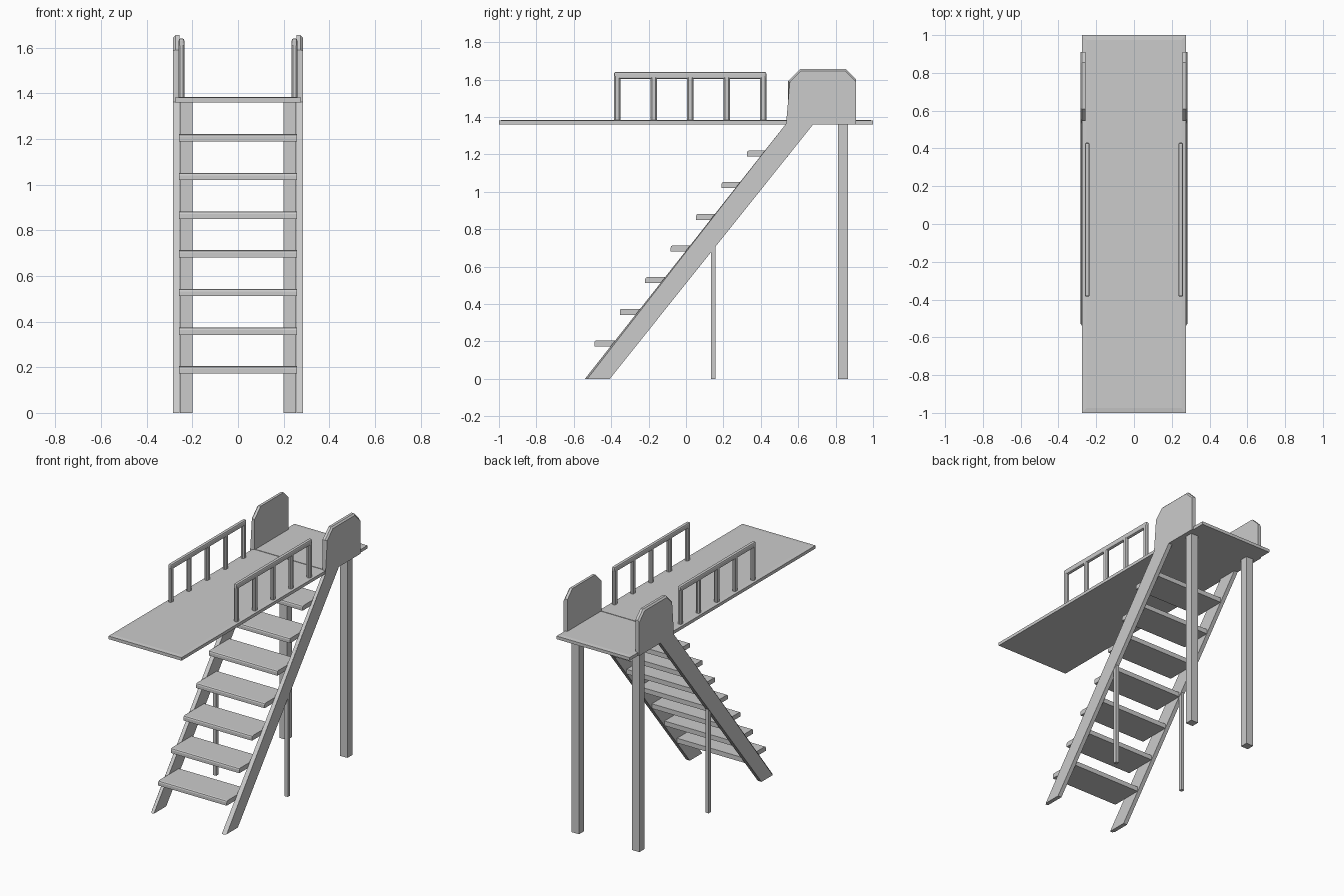
import bpy, bmesh

if "Cube" in bpy.data.objects:
    bpy.data.objects.remove(bpy.data.objects["Cube"])


def finish(name, bm, bevel=0.0, segments=1):
    bmesh.ops.recalc_face_normals(bm, faces=bm.faces)
    mesh = bpy.data.meshes.new(name)
    bm.to_mesh(mesh)
    bm.free()
    obj = bpy.data.objects.new(name, mesh)
    bpy.context.collection.objects.link(obj)
    if bevel:
        mod = obj.modifiers.new("Bevel", 'BEVEL')
        mod.width = bevel
        mod.segments = segments
        mod.limit_method = 'ANGLE'
    return obj


def cube(lo, hi):
    bm = bmesh.new()
    bmesh.ops.create_cube(bm, size=1)
    for v in bm.verts:
        v.co = [(a + b) / 2 + c * (b - a) for a, b, c in zip(lo, hi, v.co)]
    return bm


def box(name, lo, hi, bevel=0.0, segments=1):
    return finish(name, cube(lo, hi), bevel, segments)


def side_box(name, s, x0, x1, y0, y1, z0, z1, bevel=0.0, segments=1):
    xs = sorted((s * x0, s * x1))
    return box(name, (xs[0], y0, z0), (xs[1], y1, z1), bevel, segments)


# Long deck with a shallow sloped border on top
bm = cube((-0.275, -1, 1.36), (0.275, 1, 1.381))
top = max(bm.faces, key=lambda f: f.calc_center_median().z)
bmesh.ops.inset_region(bm, faces=[top], thickness=0.035, depth=0.003)
deck = finish("deck", bm)

# Seam between deck and platform
cutter = box("seam_cutter", (-0.3, 0.547, 1.379), (0.3, 0.552, 1.4))
cutter.hide_render = True
cutter.hide_viewport = True
cut = deck.modifiers.new("Seam", 'BOOLEAN')
cut.object = cutter
cut.solver = 'EXACT'

# Stringer and guard panel outline (y, z)
outline = [(-0.54, 0), (-0.407, 0), (0.68, 1.36), (0.91, 1.36), (0.91, 1.60),
           (0.855, 1.655), (0.61, 1.655), (0.545, 1.59), (0.545, 1.36)]

for s, side in ((-1, "left"), (1, "right")):
    # Side stringer continuing into the guard panel, outer rim chamfered
    bm = bmesh.new()
    inner = [bm.verts.new((s * 0.256, y, z)) for y, z in outline]
    outer = [bm.verts.new((s * 0.284, y, z)) for y, z in outline]
    bm.faces.new(inner)
    bm.faces.new(outer)
    n = len(outline)
    for i in range(n):
        j = (i + 1) % n
        bm.faces.new((inner[i], inner[j], outer[j], outer[i]))
    rim = [bm.edges.get((outer[i], outer[(i + 1) % n])) for i in range(4, n)]
    bmesh.ops.bevel(bm, geom=rim, offset=0.01, segments=1, affect='EDGES')
    finish(side + "_stringer", bm)

    # Rear leg and thin middle support
    side_box(side + "_rear_leg", s, 0.2, 0.255, 0.813, 0.866, 0, 1.362)
    side_box(side + "_middle_leg", s, 0.258, 0.281, 0.134, 0.158, 0, 0.74)

    # Handrail with five posts
    side_box(side + "_handrail", s, 0.235, 0.26, -0.385, 0.43, 1.603, 1.64, 0.009, 2)
    for k in range(5):
        y = -0.385 + k * 0.1953
        side_box(f"{side}_rail_post_{k}", s, 0.235, 0.26, y, y + 0.034,
                 1.37, 1.625, 0.007)

# Seven treads with a softened top front edge
for k in range(7):
    y, z = -0.49 + k * 0.136, 0.205 + k * 0.1693
    bm = cube((-0.258, y, z - 0.032), (0.258, y + 0.22, z))
    nose = [e for e in bm.edges
            if all(v.co.y < y + 0.01 and v.co.z > z - 0.01 for v in e.verts)]
    bmesh.ops.bevel(bm, geom=nose, offset=0.011, segments=2, profile=0.5,
                    affect='EDGES')
    finish(f"tread_{k}", bm)
